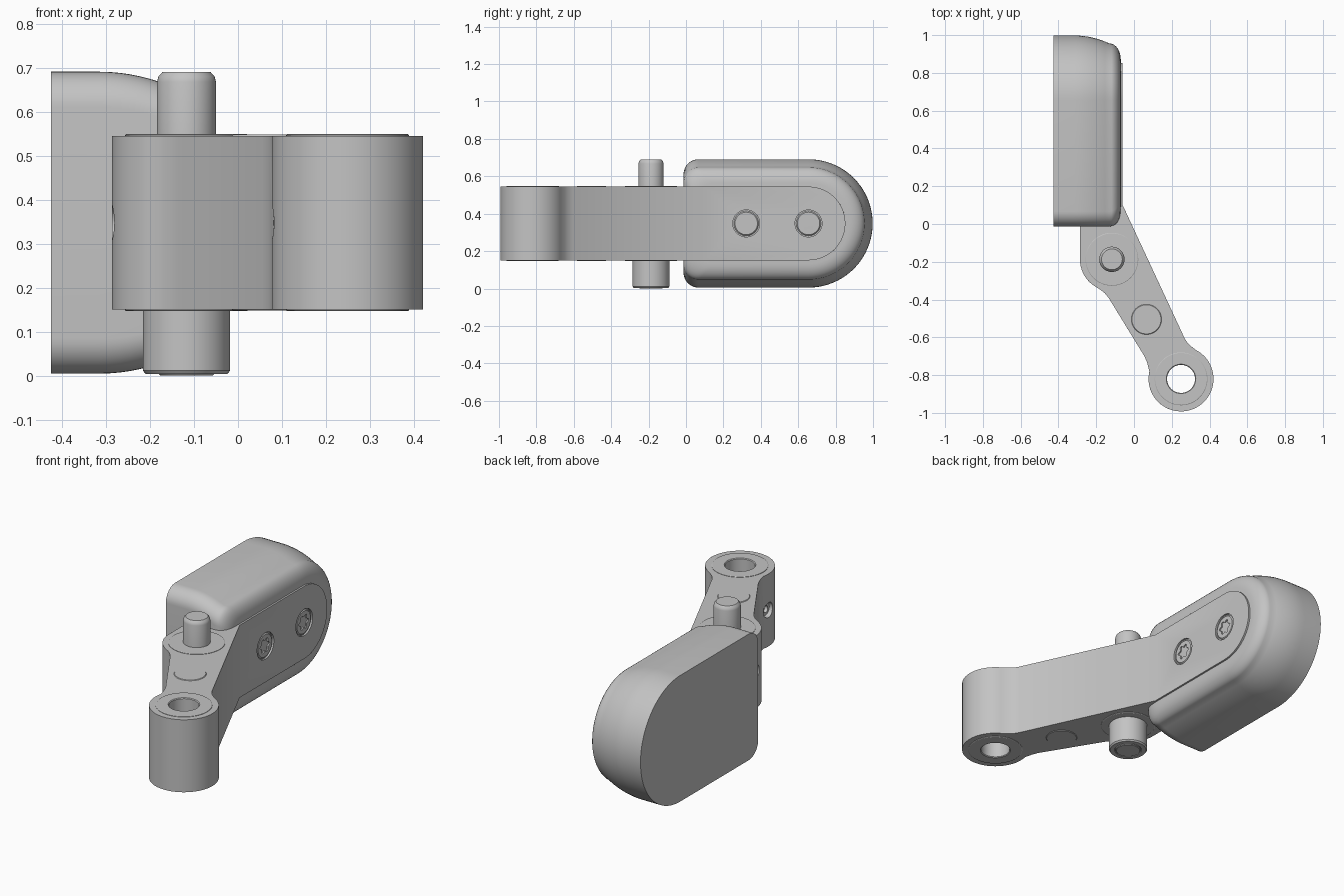
import bpy, bmesh
from math import sin, cos, pi, radians

if "Cube" in bpy.data.objects:
    bpy.data.objects.remove(bpy.data.objects["Cube"], do_unlink=True)

grey = bpy.data.materials.new("plain_grey")
grey.use_nodes = True
COLOUR = (0.55, 0.55, 0.55, 1)
grey.diffuse_color = COLOUR
grey.node_tree.nodes["Principled BSDF"].inputs["Base Color"].default_value = COLOUR

MID = 0.348            # mid height of the whole assembly
HALF = 0.197           # half height of the arm
TOP, BOTTOM = MID + HALF, MID - HALF
HINGE = (-0.117, -0.187)
MIDDLE = (0.066, -0.505)
BARREL = (0.249, -0.82)


def arc(c, r, a0, a1, n=24):
    angles = [radians(a0 + (a1 - a0) * i / n) for i in range(n + 1)]
    return [(c[0] + r * cos(a), c[1] + r * sin(a)) for a in angles]


def place(p, h, axis):
    return (h, p[0], p[1]) if axis == "X" else (p[0], p[1], h)


def loft(name, rings, closed=False):
    """Skin matching rings of points; cap the ends unless closed."""
    bm = bmesh.new()
    loops = [[bm.verts.new(p) for p in ring] for ring in rings]
    pairs = list(zip(loops, loops[1:]))
    if closed:
        pairs.append((loops[-1], loops[0]))
    else:
        bm.faces.new(loops[0])
        bm.faces.new(loops[-1])
    n = len(loops[0])
    for a, b in pairs:
        for i in range(n):
            j = (i + 1) % n
            bm.faces.new((a[i], a[j], b[j], b[i]))
    bmesh.ops.recalc_face_normals(bm, faces=bm.faces)
    mesh = bpy.data.meshes.new(name)
    bm.to_mesh(mesh)
    bm.free()
    mesh.materials.append(grey)
    ob = bpy.data.objects.new(name, mesh)
    bpy.context.collection.objects.link(ob)
    return ob


def prism(name, pts, axis, lo, hi):
    return loft(name, [[place(p, h, axis) for p in pts] for h in (lo, hi)])


def lathe(name, c, profile, axis="Z", closed=False, n=48):
    rings = [[place(p, h, axis) for p in arc(c, r, 0, 360, n)[:-1]] for r, h in profile]
    return loft(name, rings, closed)


def activate(ob):
    bpy.ops.object.select_all(action="DESELECT")
    ob.select_set(True)
    bpy.context.view_layer.objects.active = ob


def boolean(ob, cutter, operation="DIFFERENCE"):
    mod = ob.modifiers.new("cut", "BOOLEAN")
    mod.operation, mod.object, mod.solver = operation, cutter, "EXACT"
    activate(ob)
    bpy.ops.object.modifier_apply(modifier=mod.name)
    bpy.data.objects.remove(cutter, do_unlink=True)


def finish(ob, bevel=0.0):
    if bevel:
        mod = ob.modifiers.new("soft_edges", "BEVEL")
        mod.width, mod.segments = bevel, 2
        mod.limit_method, mod.angle_limit = "ANGLE", radians(40)
    activate(ob)
    bpy.ops.object.shade_smooth_by_angle(angle=radians(32))


# Cushion: round-ended block whose inner side is domed
def pad_ring(x, inset, front):
    y0, r, half = -0.013 + front, 0.08, 0.343 - inset
    pts = arc((0.655, MID), half, -90, 90, 40)
    pts += arc((y0 + r, MID + half - r), r, 90, 180, 10)
    pts += arc((y0 + r, MID - half + r), r, 180, 270, 10)
    return [(x, y, z) for y, z in pts]


crown = [(-0.425 + 0.11 * i, 0, 0) for i in range(2)]
for i in range(1, 9):
    t = 0.185 * i / 8
    crown.append((-0.315 + t, 1.23 * t * t, 0.0))
for i in range(1, 9):
    a = pi / 2 * i / 8
    crown.append((-0.13 + 0.06 * sin(a), 0.042 + 0.085 * (1 - cos(a)), 0.08 * (1 - cos(a))))
finish(loft("cushion", [pad_ring(*c) for c in crown]))

# Arm: plan outline trimmed by a round-ended side outline
outline = arc(HINGE, 0.169, 180, 240)
outline += [(-0.178, -0.348), (-0.155, -0.366), (-0.135, -0.39), (0.055, -0.7), (0.07, -0.735)]
outline += arc(BARREL, 0.172, 167, 422, 64)
outline += [(0.305, -0.65), (0.284, -0.631), (0.268, -0.605), (-0.06, 0.1)]
outline += [(-0.06, 0.9), (-0.15, 0.9), (-0.15, 0.05), (-0.286, 0.05)]
arm = prism("arm", outline, "Z", 0, 0.7)
side = arc((0.655, MID), HALF, -90, 90, 48) + [(-1.5, TOP), (-1.5, BOTTOM)]
boolean(arm, prism("side_trim", side, "X", -1, 1), "INTERSECT")

# Bore, screw pockets and set screw pockets in the arm
boolean(arm, lathe("bore_cutter", BARREL, [(0.074, -0.1), (0.074, 0.9)]))
SCREWS = [(0.322, MID), (0.655, MID)]
for c in SCREWS:
    boolean(arm, lathe("pocket_cutter", c, [(0.072, -0.1), (0.072, 0.1)], "X"))
SET_SCREWS = [(HINGE, 0.169), (BARREL, 0.172)]
for c, r in SET_SCREWS:
    edge = c[0] - r
    boolean(arm, lathe("set_cutter", (c[1], MID), [(0.04, edge - 0.05), (0.04, edge + 0.04)], "X"))
finish(arm, 0.005)

# Set screws
for i, (c, r) in enumerate(SET_SCREWS):
    edge = c[0] - r
    prof = [(0.037, edge + 0.05), (0.037, edge + 0.022), (0.018, edge + 0.018), (0.016, edge + 0.035)]
    finish(lathe(f"set_screw_{i + 1}", (c[1], MID), prof, "X"))

# Plate screws with a six-lobed socket
for i, c in enumerate(SCREWS):
    screw = lathe(f"plate_screw_{i + 1}", c, [(0.066, -0.12), (0.066, -0.069), (0.06, -0.063)], "X")
    star = []
    for k in range(48):
        a = 2 * pi * k / 48
        r = 0.035 + 0.007 * cos(6 * a)
        star.append((c[0] + r * cos(a), c[1] + r * sin(a)))
    boolean(screw, prism("socket_cutter", star, "X", -0.088, 0))
    finish(screw)

# Flat bushings on both sides of the hinge and the barrel
for label, c, hole in (("hinge", HINGE, 0.05), ("barrel", BARREL, 0.074)):
    for end, face, s in (("upper", TOP, 1), ("lower", BOTTOM, -1)):
        prof = [(hole, face - 0.02 * s), (0.14, face - 0.02 * s), (0.14, face + 0.002 * s),
                (0.137, face + 0.004 * s), (hole + 0.004, face + 0.004 * s), (hole, face)]
        finish(lathe(f"{label}_{end}_bushing", c, prof, closed=True))

# Middle dowel, flush with the arm
finish(lathe("middle_dowel", MIDDLE, [(0.077, BOTTOM - 0.003), (0.08, BOTTOM),
                                      (0.08, TOP), (0.077, TOP + 0.003)]))

# Hinge pin above, thicker collar below
finish(lathe("hinge_pin", HINGE, [(0.067, 0.5), (0.067, 0.668), (0.064, 0.68), (0.055, 0.69)]))
finish(lathe("hinge_collar", HINGE, [(0.06, 0.001), (0.063, 0.004), (0.066, 0.004), (0.066, 0.012),
                                     (0.07, 0.004), (0.093, 0.004), (0.099, 0.012), (0.099, 0.2)]))
